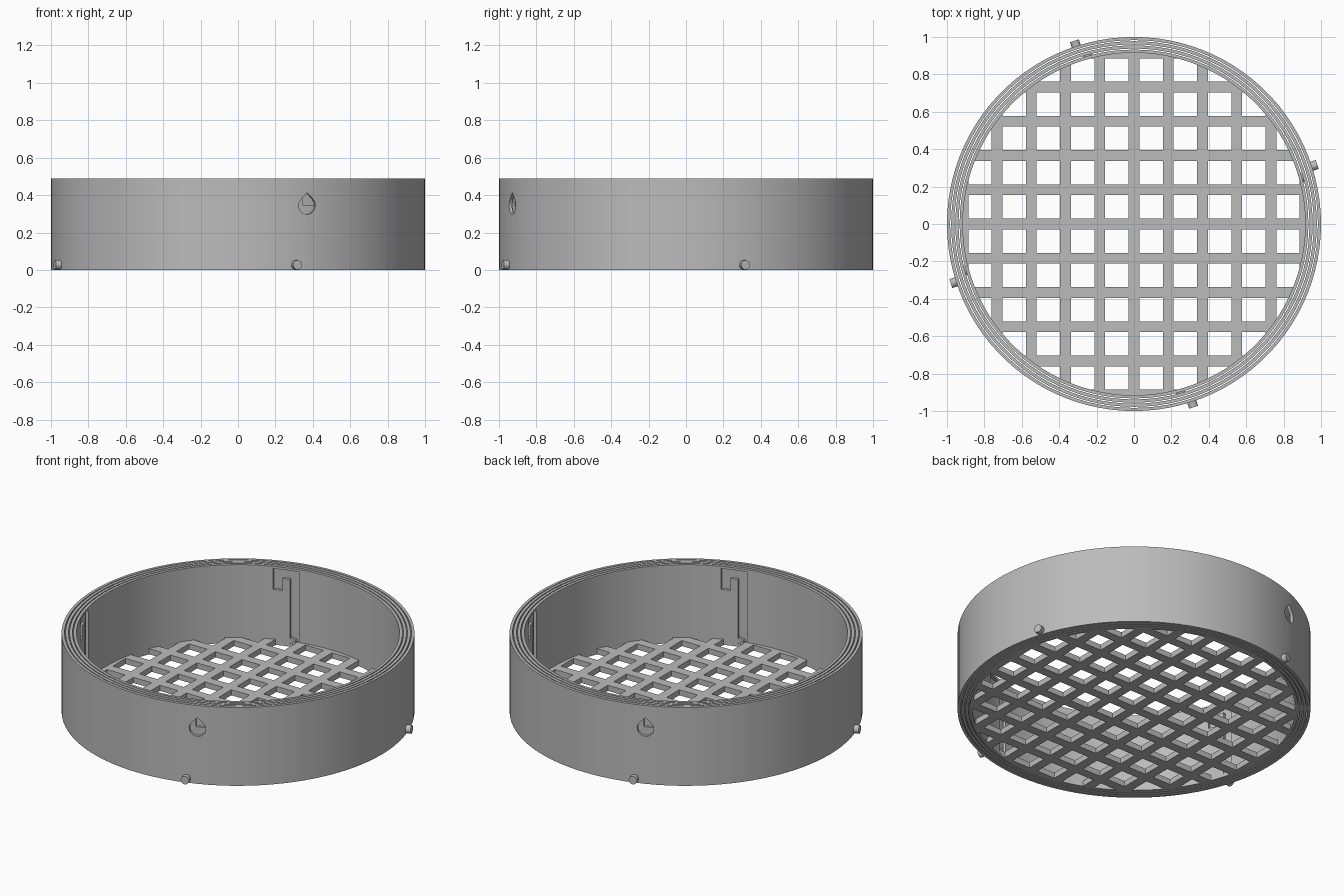
import bpy, bmesh, math
from mathutils import Matrix

if "Cube" in bpy.data.objects:
    bpy.data.objects.remove(bpy.data.objects["Cube"])

H = 0.49            # wall height
SEG = 100           # sides of every ring
WALL, PITCH = 0.017, 0.0225

grey = bpy.data.materials.new("grey_plastic")
grey.diffuse_color = (0.5, 0.5, 0.5, 1)
grey.use_nodes = True
grey.node_tree.nodes["Principled BSDF"].inputs["Base Color"].default_value = grey.diffuse_color


def new_object(name, bm, helper=False):
    bmesh.ops.recalc_face_normals(bm, faces=bm.faces)
    me = bpy.data.meshes.new(name)
    bm.to_mesh(me)
    bm.free()
    ob = bpy.data.objects.new(name, me)
    bpy.context.collection.objects.link(ob)
    me.materials.append(grey)
    ob.hide_render = helper
    if helper:
        ob.hide_set(True)
    return ob


def prism(bm, outline, depth, matrix):
    """Extrude an (x, y) outline along local z, then place it."""
    low = [bm.verts.new(matrix @ Matrix.Translation((x, y, 0)).translation) for x, y in outline]
    top = [bm.verts.new(matrix @ Matrix.Translation((x, y, depth)).translation) for x, y in outline]
    bm.faces.new(low[::-1])
    bm.faces.new(top)
    n = len(low)
    for i in range(n):
        bm.faces.new((low[i], low[(i + 1) % n], top[(i + 1) % n], top[i]))


def radial(angle, r):
    """Frame on the wall: local x along the wall, y up, z outwards."""
    a = math.radians(angle)
    m = Matrix(((-math.sin(a), 0, math.cos(a)), (math.cos(a), 0, math.sin(a)), (0, 1, 0))).to_4x4()
    m.translation = (r * math.cos(a), r * math.sin(a), 0)
    return m


def cut(ob, cutter, operation='DIFFERENCE'):
    mod = ob.modifiers.new("cut", 'BOOLEAN')
    mod.object = cutter
    mod.operation = operation
    mod.solver = 'EXACT'


def shell(name, outer):
    bm = bmesh.new()
    rings = []
    for r, z in ((outer, 0), (outer, H), (outer - WALL, H), (outer - WALL, 0)):
        rings.append([bm.verts.new((r * math.cos(2 * math.pi * i / SEG),
                                    r * math.sin(2 * math.pi * i / SEG), z)) for i in range(SEG)])
    for k in range(4):
        a, b = rings[k], rings[(k + 1) % 4]
        for i in range(SEG):
            j = (i + 1) % SEG
            bm.faces.new((a[i], a[j], b[j], b[i]))
    return new_object(name, bm)


# nested telescoping shells
shells = [shell(f"shell_{k + 1}", 1 - PITCH * k) for k in range(4)]

# hooked pin channels through the inner shell
channel = [(-0.075, 0.02), (-0.02, 0.02), (-0.02, 0.42), (0.025, 0.42), (0.025, 0.345),
           (0.08, 0.345), (0.08, 0.475), (-0.075, 0.475)]
bm = bmesh.new()
for q in range(4):
    prism(bm, channel, 0.044, radial(107.5 + 90 * q, 0.892))
cut(shells[3], new_object("channel_cutter", bm, True))

# matching hook pockets behind the teardrop openings
bm = bmesh.new()
pocket = [(-0.015, 0.345), (0.08, 0.345), (0.08, 0.475), (-0.015, 0.475)]
for q in range(2):
    prism(bm, pocket, 0.024, radial(111.7 + 180 * q, 0.957))
cut(shells[1], new_object("pocket_cutter", bm, True))

# teardrop openings in the outer shell
drop = [(0.048 * math.cos(math.radians(t)), 0.345 + 0.048 * math.sin(math.radians(t)))
        for t in range(135, 406, 15)] + [(0, 0.345 + 0.068)]
bm = bmesh.new()
for q in range(2):
    prism(bm, drop, 0.07, radial(111.7 + 180 * q, 0.981))
cut(shells[0], new_object("teardrop_cutter", bm, True))

# locking pins: outside the outer shell and inside the channels
circle = [(0.025 * math.cos(2 * math.pi * i / 16), 0.027 + 0.025 * math.sin(2 * math.pi * i / 16))
          for i in range(16)]
for name, angle, r, length in (("outer_pins", 18, 0.99, 0.04), ("inner_pins", 15.5, 0.92, 0.02)):
    bm = bmesh.new()
    for q in range(4):
        prism(bm, circle, length, radial(angle + 90 * q, r))
    new_object(name, bm)

# lattice floor: disc with a grid of square holes
STEP, BAR, THICK, R = 0.183, 0.058, 0.035, 0.92
bm = bmesh.new()
prism(bm, [(R * math.cos(2 * math.pi * i / SEG), R * math.sin(2 * math.pi * i / SEG))
           for i in range(SEG)], THICK, Matrix())
floor = new_object("lattice_floor", bm)
bm = bmesh.new()
h = (STEP - BAR) / 2
for i in range(-5, 5):
    for j in range(-5, 5):
        x, y = (i + 0.5) * STEP, (j + 0.5) * STEP
        if math.hypot(abs(x) - h, abs(y) - h) < R - 0.01:
            prism(bm, [(x - h, y - h), (x + h, y - h), (x + h, y + h), (x - h, y + h)],
                  0.2, Matrix.Translation((0, 0, -0.1)))
cut(floor, new_object("hole_cutter", bm, True))

# smooth walls with crisp edges
for ob in shells:
    bpy.ops.object.select_all(action='DESELECT')
    ob.select_set(True)
    bpy.context.view_layer.objects.active = ob
    for mod in list(ob.modifiers):
        bpy.ops.object.modifier_apply(modifier=mod.name)
    bpy.ops.object.shade_smooth_by_angle(angle=math.radians(30))
